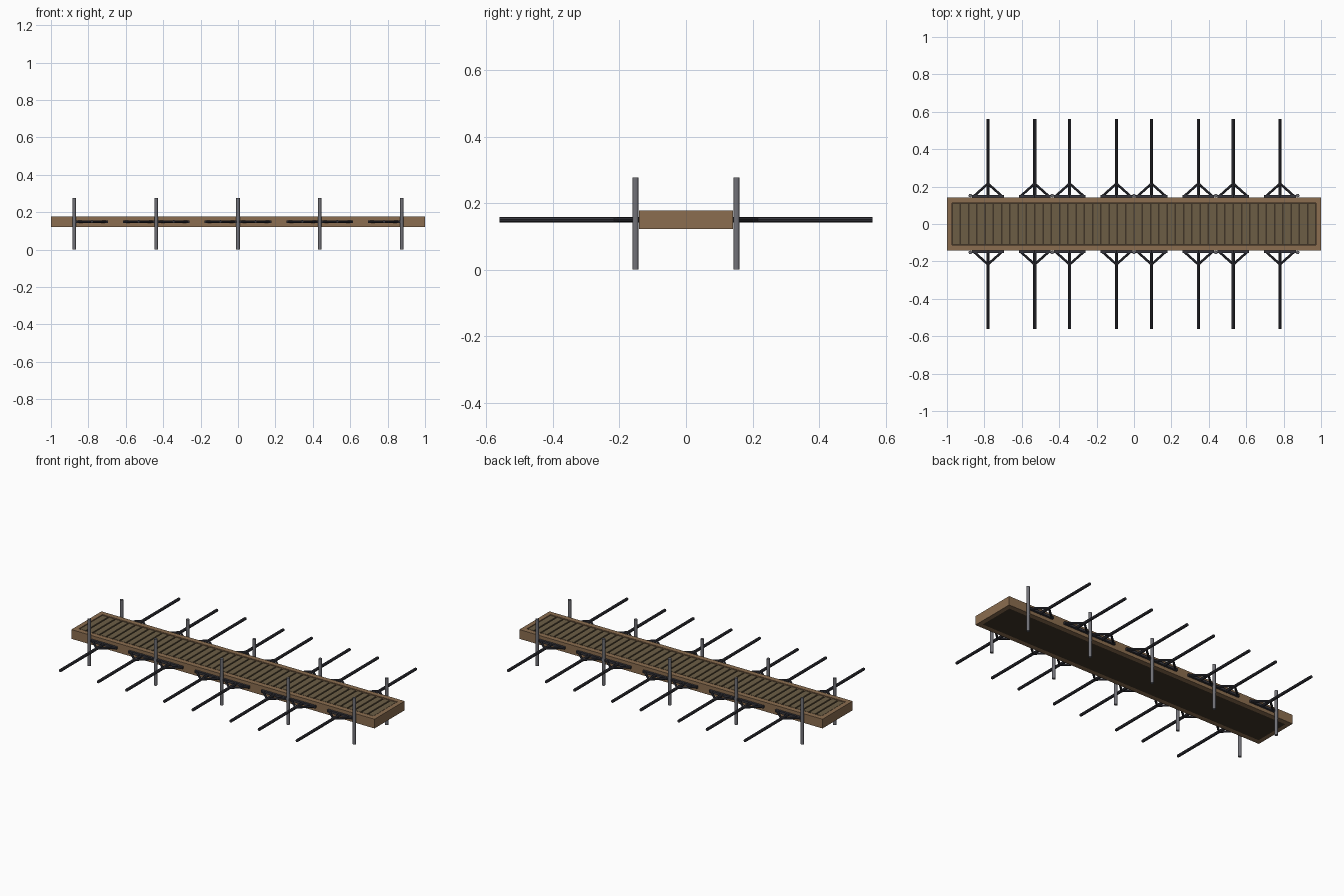
import bpy
from mathutils import Vector

if "Cube" in bpy.data.objects:
    bpy.data.objects.remove(bpy.data.objects["Cube"])


def material(name, rgb):
    m = bpy.data.materials.new(name)
    m.diffuse_color = (*rgb, 1)
    m.use_nodes = True
    m.node_tree.nodes["Principled BSDF"].inputs["Base Color"].default_value = m.diffuse_color
    return m


FRAME = material("frame_wood", (0.26, 0.155, 0.08))
PLANK = material("plank_wood", (0.15, 0.11, 0.06))
GAP = material("dark_gap", (0.05, 0.035, 0.02))
IRON = material("dark_metal", (0.035, 0.035, 0.045))
STEEL = material("pile_steel", (0.17, 0.17, 0.19))


def box(name, lo, hi, mat):
    lo, hi = Vector(lo), Vector(hi)
    bpy.ops.mesh.primitive_cube_add(size=1, location=(lo + hi) / 2)
    ob = bpy.context.object
    ob.name = name
    ob.scale = hi - lo
    ob.data.materials.append(mat)
    return ob


def rod(name, a, b, r, mat, sides=8):
    a, b = Vector(a), Vector(b)
    bpy.ops.mesh.primitive_cylinder_add(vertices=sides, radius=r, depth=(b - a).length,
                                        location=(a + b) / 2)
    ob = bpy.context.object
    ob.name = name
    ob.rotation_euler = (b - a).to_track_quat('Z', 'Y').to_euler()
    ob.data.materials.append(mat)
    return ob


# Walkway: underbody, raised rim and planks
HY, Z0, Z1 = 0.142, 0.122, 0.177
IX, IY = 0.973, 0.112
box("walkway_float", (-IX, -IY, Z0), (IX, IY, 0.168), GAP)
for s, side in ((-1, "front"), (1, "back")):
    ys = sorted((s * IY, s * HY))
    box(side + "_rim", (-1, ys[0], Z0), (1, ys[1], Z1), FRAME)
for s, side in ((-1, "left"), (1, "right")):
    xs = sorted((s * IX, s * 1.0))
    box(side + "_rim", (xs[0], -IY, Z0), (xs[1], IY, Z1), FRAME)

COUNT, GAPW = 44, 0.008
step = 2 * IX / COUNT
for i in range(COUNT):
    x = -IX + i * step
    box("deck_plank", (x + GAPW / 2, -IY + 0.006, 0.165),
        (x + step - GAPW / 2, IY - 0.006, 0.175), PLANK)

# Mooring piles and outrigger fingers on both sides
ZC = 0.150
for s in (-1, 1):
    for i in range(5):
        x = (i - 2) * 0.4375
        rod("pile", (x, s * 0.152, 0), (x, s * 0.152, 0.277), 0.0095, STEEL, 12)
    for c in (-0.656, -0.219, 0.219, 0.656):
        for x in (c - 0.125, c + 0.125):
            rod("finger_boom", (x, s * 0.14, ZC), (x, s * 0.561, ZC), 0.0085, IRON)
            box("bracket_base", (x - 0.085, min(s * 0.141, s * 0.155), ZC - 0.007),
                (x + 0.085, max(s * 0.141, s * 0.155), ZC + 0.007), IRON)
            for d in (-1, 1):
                rod("bracket_brace", (x + d * 0.076, s * 0.148, ZC),
                    (x, s * 0.216, ZC), 0.0065, IRON)
